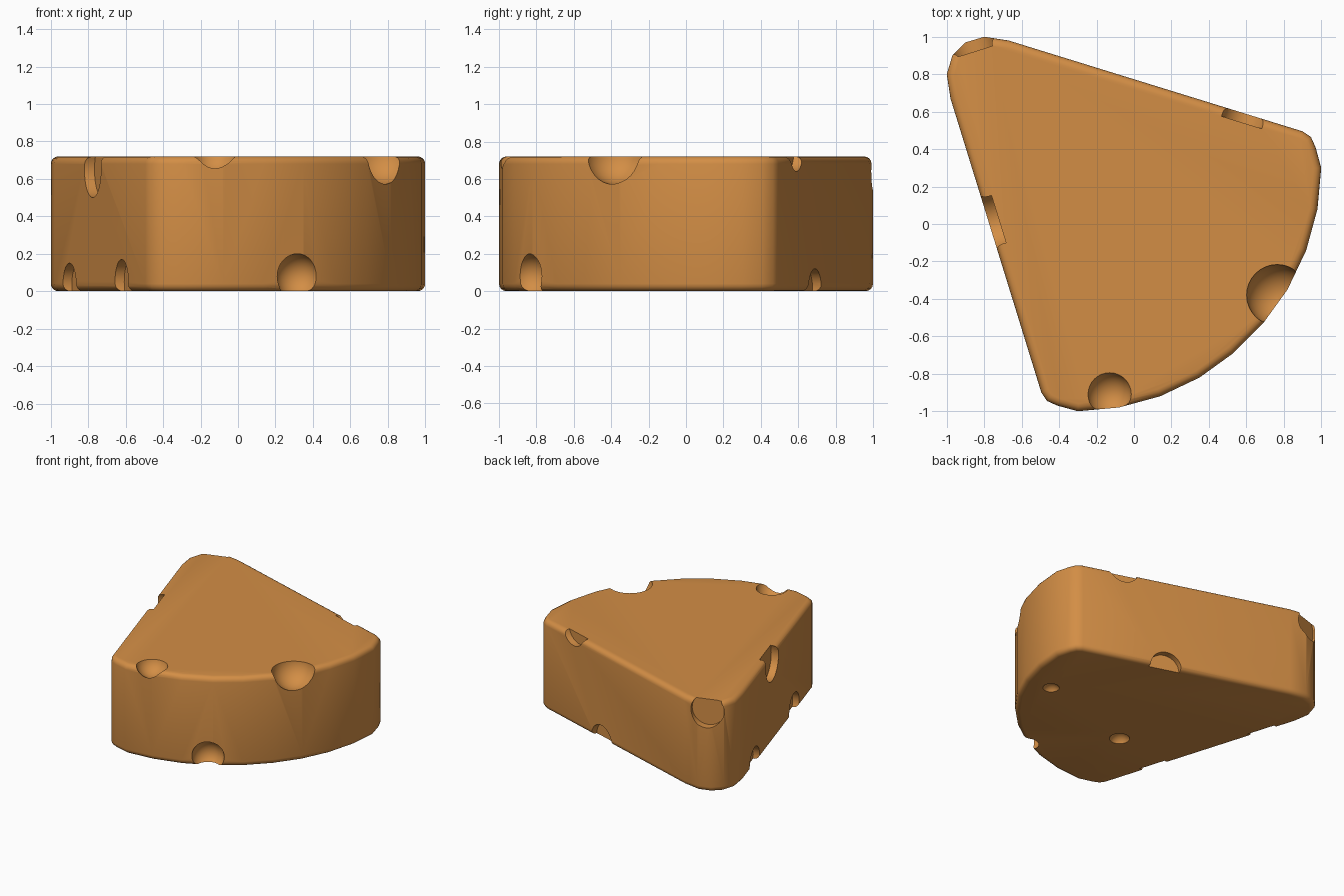
import bpy, bmesh
from mathutils import Vector

if "Cube" in bpy.data.objects:
    bpy.data.objects.remove(bpy.data.objects["Cube"])

H = 0.72

# Half of the wedge outline (apex to middle of rind); mirrored across y = -x
half = [(-0.90, 0.97), (-0.80, 1.0), (-0.67, 0.98), (0.90, 0.495), (0.945, 0.465),
        (0.97, 0.41), (1.0, 0.30), (0.98, 0.08), (0.92, -0.14), (0.82, -0.35),
        (0.69, -0.53)]
outline = half + [(-y, -x) for x, y in reversed(half)]


def make_object(name, bm):
    bmesh.ops.recalc_face_normals(bm, faces=bm.faces)
    mesh = bpy.data.meshes.new(name)
    bm.to_mesh(mesh)
    bm.free()
    obj = bpy.data.objects.new(name, mesh)
    bpy.context.collection.objects.link(obj)
    return obj


# Wedge body: extruded outline with rounded rims
bm = bmesh.new()
base = bm.faces.new([bm.verts.new((x, y, 0)) for x, y in outline])
top = bmesh.ops.extrude_face_region(bm, geom=[base], use_keep_orig=True)
bmesh.ops.translate(bm, vec=(0, 0, H), verts=[v for v in top["geom"] if isinstance(v, bmesh.types.BMVert)])
bmesh.ops.recalc_face_normals(bm, faces=bm.faces)
rims = [e for e in bm.edges if abs(e.verts[0].co.z - e.verts[1].co.z) < 1e-4]
bmesh.ops.bevel(bm, geom=rims, offset=0.04, offset_type='OFFSET', segments=4,
                profile=0.5, affect='EDGES', clamp_overlap=False)
cheese = make_object("cheese_wedge", bm)

# Hole cutters: round bubbles and shallow flat-floored pockets
bm = bmesh.new()


def bubble(x, y, z, r):
    s = bmesh.ops.create_uvsphere(bm, u_segments=32, v_segments=16, radius=r)
    bmesh.ops.translate(bm, vec=(x, y, z), verts=s["verts"])


def pocket(x, y, z, r, normal, depth):
    """Disc cutter reaching 'depth' inside the surface point along -normal."""
    n = Vector((normal[0], normal[1], 0)).normalized()
    length = depth + 0.1
    c = bmesh.ops.create_cone(bm, cap_ends=True, segments=32, radius1=r, radius2=r, depth=length)
    bmesh.ops.rotate(bm, verts=c["verts"], cent=(0, 0, 0), matrix=n.to_track_quat('Z', 'Y').to_matrix())
    bmesh.ops.translate(bm, verts=c["verts"], vec=Vector((x, y, z)) + n * (length / 2 - depth))


LEFT, BACK = (-0.955, -0.295), (0.295, 0.955)
bubble(-0.13, -0.91, 0.75, 0.12)
bubble(0.765, -0.38, 0.735, 0.165)
bubble(0.32, -0.84, 0.08, 0.12)
bubble(-0.145, -0.337, -0.03, 0.08)
bubble(0.715, -0.09, -0.035, 0.07)
pocket(-0.775, 0.01, 0.65, 0.15, LEFT, 0.055)
pocket(-0.90, 0.41, 0.03, 0.12, LEFT, 0.05)
pocket(-0.62, -0.49, 0.05, 0.12, LEFT, 0.05)
pocket(0.59, 0.59, 0.76, 0.12, BACK, 0.05)
pocket(0.27, 0.69, 0.0, 0.12, BACK, 0.05)
pocket(-0.865, 0.98, 0.64, 0.125, (-0.3, 0.95), 0.06)
cutter = make_object("hole_cutters", bm)
cutter.hide_render = True
cutter.hide_set(True)

mod = cheese.modifiers.new("holes", 'BOOLEAN')
mod.operation = 'DIFFERENCE'
mod.solver = 'EXACT'
mod.object = cutter

# Apply the holes, smooth and colour
bpy.context.view_layer.objects.active = cheese
cheese.select_set(True)
bpy.ops.object.modifier_apply(modifier=mod.name)
bpy.data.objects.remove(cutter, do_unlink=True)
bpy.ops.object.shade_smooth_by_angle(angle=0.6)

mat = bpy.data.materials.new("cheese_orange")
mat.diffuse_color = (0.65, 0.27, 0.06, 1)
mat.use_nodes = True
mat.node_tree.nodes["Principled BSDF"].inputs["Base Color"].default_value = mat.diffuse_color
cheese.data.materials.clear()
cheese.data.materials.append(mat)
